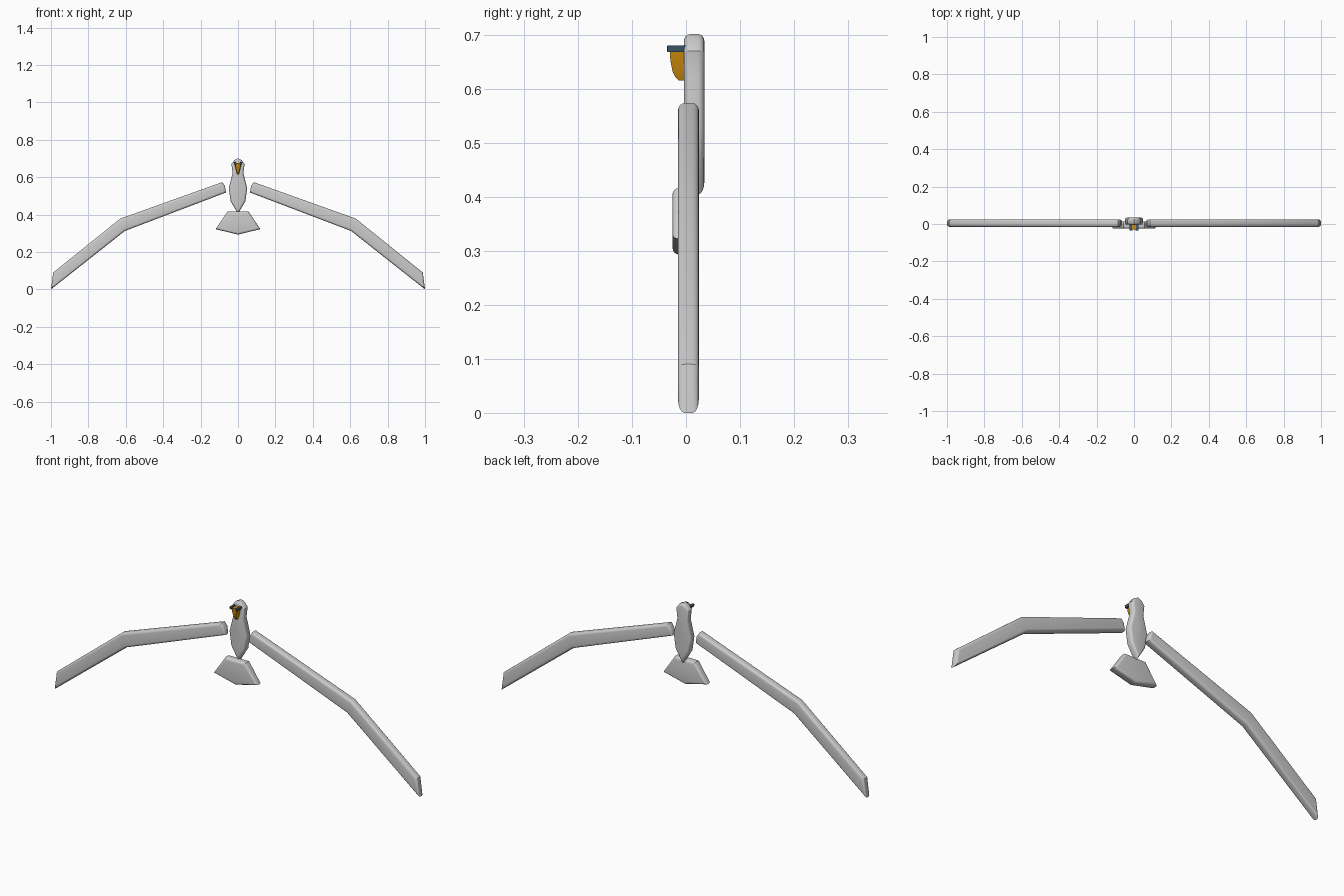
import bpy, bmesh

if "Cube" in bpy.data.objects:
    bpy.data.objects.remove(bpy.data.objects["Cube"])


def finish(bm, name, mat=None):
    bmesh.ops.recalc_face_normals(bm, faces=bm.faces)
    me = bpy.data.meshes.new(name)
    bm.to_mesh(me)
    bm.free()
    ob = bpy.data.objects.new(name, me)
    bpy.context.collection.objects.link(ob)
    if mat:
        me.materials.append(mat)
    bpy.ops.object.select_all(action='DESELECT')
    ob.select_set(True)
    bpy.context.view_layer.objects.active = ob
    bpy.ops.object.shade_smooth_by_angle(angle=0.5)
    return ob


def slab(name, outline, y0, y1, bevel=0.012, mat=None):
    """Extrude an x/z outline from y0 to y1 and round both rims."""
    bm = bmesh.new()
    face = bm.faces.new([bm.verts.new((x, y0, z)) for x, z in outline])
    ext = bmesh.ops.extrude_face_region(bm, geom=[face], use_keep_orig=True)
    for v in ext['geom']:
        if isinstance(v, bmesh.types.BMVert):
            v.co.y = y1
    rims = [e for e in bm.edges if abs(e.verts[0].co.y - e.verts[1].co.y) < 1e-6]
    bmesh.ops.recalc_face_normals(bm, faces=bm.faces)
    bmesh.ops.bevel(bm, geom=rims, offset=bevel, offset_type='OFFSET', segments=4,
                    profile=0.5, affect='EDGES', clamp_overlap=False)
    return finish(bm, name, mat)


def mirrored(half):
    """Close a right-hand half outline (top to bottom) across x = 0."""
    return half + [(-x, z) for x, z in reversed(half) if x > 0]


def colour(name, rgb):
    m = bpy.data.materials.new(name)
    m.diffuse_color = (*rgb, 1)
    m.use_nodes = True
    m.node_tree.nodes["Principled BSDF"].inputs["Base Color"].default_value = m.diffuse_color
    return m


orange = colour("orange", (0.62, 0.26, 0.005))
slate = colour("slate", (0.05, 0.10, 0.15))

# Body with head
slab("body", mirrored([(0, 0.701), (0.019, 0.692), (0.035, 0.67), (0.029, 0.62),
                       (0.049, 0.54), (0.039, 0.47), (0, 0.404)]), -0.004, 0.034)

# Tail fan
slab("tail", mirrored([(0.056, 0.416), (0.12, 0.322), (0, 0.293)]), -0.025, 0.014)

# Wings
wing = [(0.085, 0.573), (0.63, 0.378), (0.988, 0.09), (1.0, 0.0),
        (0.605, 0.312), (0.064, 0.518), (0.07, 0.553)]
for side, s in (("right", 1), ("left", -1)):
    slab(side + "_wing", [(s * x, z) for x, z in wing], -0.015, 0.024)

    # Eyes
    slab(side + "_eye", [(s * x, z) for x, z in
         [(0.009, 0.668), (0.021, 0.668), (0.023, 0.68), (0.011, 0.68)]],
         -0.035, 0.0, 0.002, slate)

# Beak, lofted from tapering sections: z, half width, front y
bm = bmesh.new()
rings = []
for z, w, y in [(0.676, 0.019, -0.030), (0.652, 0.0155, -0.029),
                (0.632, 0.010, -0.025), (0.622, 0.007, -0.020), (0.615, 0.004, -0.013)]:
    rings.append([bm.verts.new(c) for c in
                  [(-w, 0.004, z), (-w * 0.7, y, z), (w * 0.7, y, z), (w, 0.004, z)]])
for a, b in zip(rings, rings[1:]):
    for i in range(4):
        j = (i + 1) % 4
        bm.faces.new([a[i], a[j], b[j], b[i]])
bm.faces.new(rings[0])
bm.faces.new(rings[-1])
finish(bm, "beak", orange)
